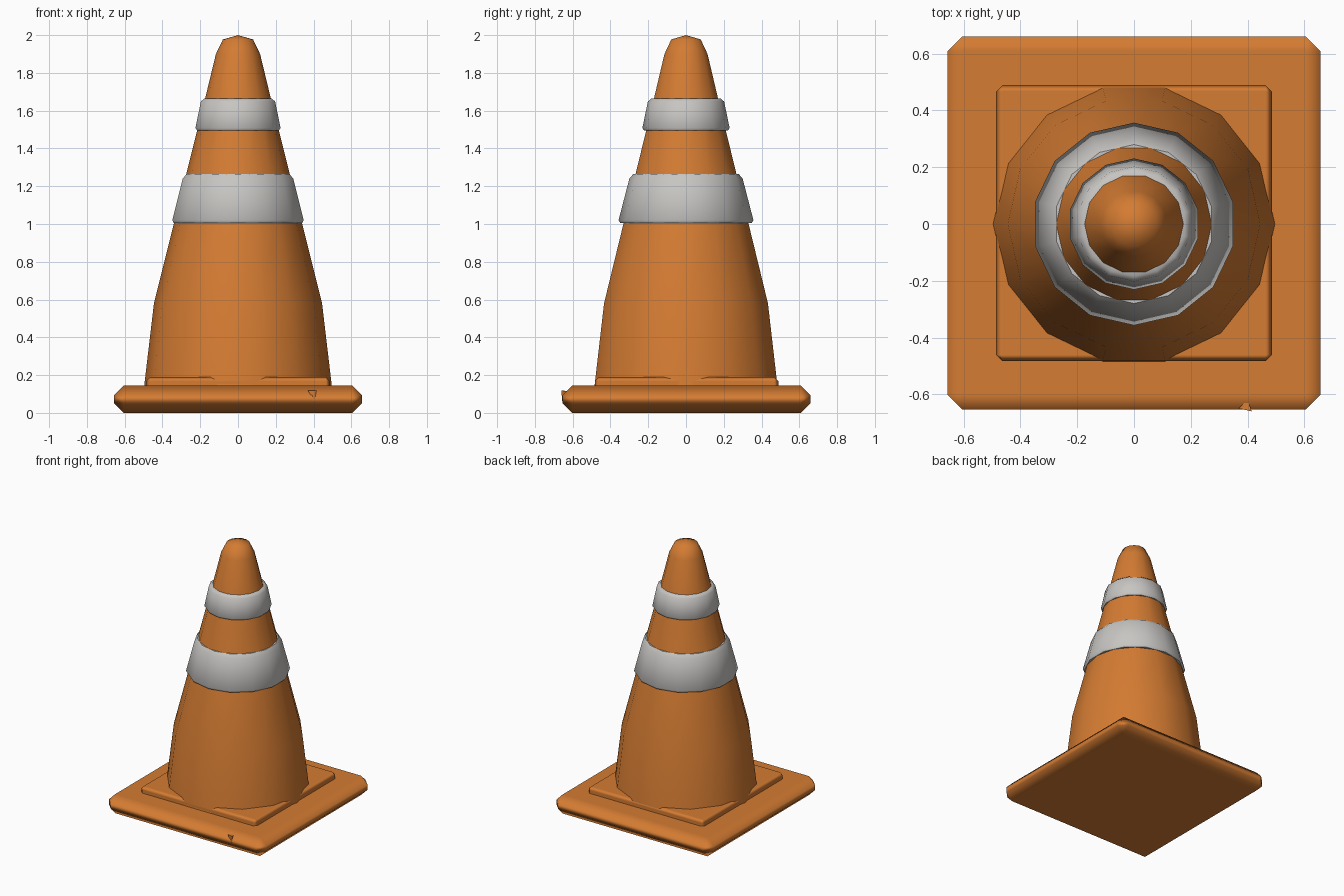
import bpy, bmesh, math

if "Cube" in bpy.data.objects:
    bpy.data.objects.remove(bpy.data.objects["Cube"])

SIDES = 14


def material(name, color):
    mat = bpy.data.materials.new(name)
    mat.use_nodes = True
    mat.diffuse_color = color
    mat.node_tree.nodes["Principled BSDF"].inputs["Base Color"].default_value = color
    return mat


orange = material("orange plastic", (0.66, 0.2, 0.032, 1))
grey = material("light grey reflective", (0.57, 0.56, 0.54, 1))


def finish(name, bm, mat, angle):
    bmesh.ops.recalc_face_normals(bm, faces=bm.faces)
    mesh = bpy.data.meshes.new(name)
    bm.to_mesh(mesh)
    bm.free()
    mesh.materials.append(mat)
    obj = bpy.data.objects.new(name, mesh)
    bpy.context.collection.objects.link(obj)
    bpy.ops.object.select_all(action="DESELECT")
    obj.select_set(True)
    bpy.context.view_layer.objects.active = obj
    bpy.ops.object.shade_smooth_by_angle(angle=math.radians(angle))
    return obj


def lathe(name, profile, mat, start=0.0, closed=False, angle=50):
    """Revolve (radius, height) points around z; closed joins last to first."""
    bm = bmesh.new()
    rings = []
    for r, z in profile:
        if r == 0:
            rings.append([bm.verts.new((0, 0, z))] * SIDES)
            continue
        turns = [start + math.tau * i / SIDES for i in range(SIDES)]
        rings.append([bm.verts.new((r * math.cos(a), r * math.sin(a), z)) for a in turns])
    pairs = list(zip(rings, rings[1:]))
    if closed:
        pairs.append((rings[-1], rings[0]))
    for low, high in pairs:
        for i in range(SIDES):
            j = (i + 1) % SIDES
            corners = [low[i], low[j], high[j], high[i]]
            bm.faces.new(list(dict.fromkeys(corners)))
    return finish(name, bm, mat, angle)


def slab(name, half, bottom, top, bevel):
    """Square slab with chamfered edges, smoothed with flat large faces."""
    bm = bmesh.new()
    bmesh.ops.create_cube(bm, size=1)
    for v in bm.verts:
        v.co = (v.co.x * 2 * half, v.co.y * 2 * half + 0.003,
                top if v.co.z > 0 else bottom)
    bmesh.ops.bevel(bm, geom=bm.edges[:], offset=bevel, segments=1,
                    affect="EDGES", profile=0.5)
    obj = finish(name, bm, orange, 80)
    obj.modifiers.new("flat_faces", "WEIGHTED_NORMAL").weight = 100
    return obj


# Square foot and the raised plate on it
slab("base", 0.657, 0, 0.145, 0.052)
slab("base_plate", 0.486, 0.1, 0.19, 0.022)

# Tapered body with a rounded tip
lathe("cone_body", [(0.497, 0.14), (0.445, 0.58), (0.34, 1.0), (0.275, 1.26),
                    (0.175, 1.66), (0.117, 1.9), (0.08, 1.977), (0, 2.0)], orange)

# Reflective collars, standing proud of the body
quarter = math.pi / 2
lathe("lower_band", [(0.31, 1.005), (0.348, 1.005), (0.357, 1.02), (0.3, 1.24),
                     (0.28, 1.264), (0.25, 1.264)], grey, quarter, True)
lathe("upper_band", [(0.19, 1.495), (0.222, 1.495), (0.231, 1.508), (0.202, 1.648),
                     (0.184, 1.664), (0.155, 1.664)], grey, quarter, True)

# Small moulding nick on the front edge of the foot
bm = bmesh.new()
nick = [bm.verts.new(p) for p in ((0.37, -0.65, 0.118), (0.415, -0.66, 0.118),
                                  (0.405, -0.655, 0.06), (0.4, -0.62, 0.115))]
for skip in nick:
    bm.faces.new([v for v in nick if v is not skip])
finish("edge_nick", bm, orange, 30)
